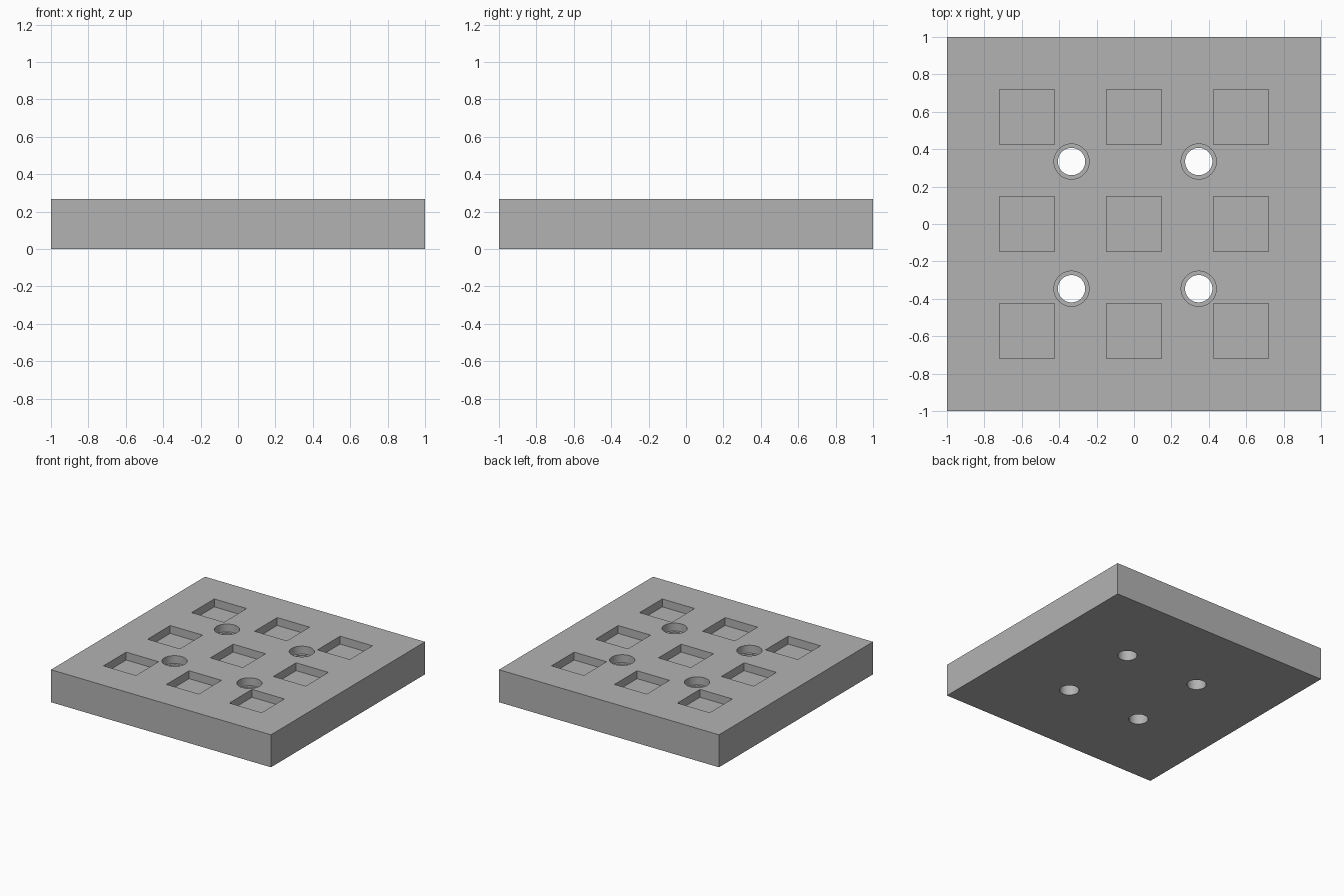
import bpy

HEIGHT = 0.267
POCKET_DEPTH = 0.065
BORE_DEPTH = 0.065

cube = bpy.data.objects.get("Cube")
if cube:
    bpy.data.objects.remove(cube, do_unlink=True)

grey = bpy.data.materials.new("plain grey")
grey.use_nodes = True
colour = (0.45, 0.45, 0.45, 1)
grey.diffuse_color = colour
grey.node_tree.nodes["Principled BSDF"].inputs["Base Color"].default_value = colour


def box(name, x, y, low, high, width):
    bpy.ops.mesh.primitive_cube_add(size=1, location=(x, y, (low + high) / 2))
    obj = bpy.context.object
    obj.name = name
    obj.scale = (width, width, high - low)
    bpy.ops.object.transform_apply(location=True, rotation=True, scale=True)
    obj.data.materials.append(grey)
    return obj


def cylinder(name, x, y, low, high, radius):
    bpy.ops.mesh.primitive_cylinder_add(vertices=48, radius=radius, depth=high - low,
                                        location=(x, y, (low + high) / 2))
    obj = bpy.context.object
    obj.name = name
    obj.data.materials.append(grey)
    return obj


def cut(target, cutters):
    """Subtract a group of separate cutters and discard them."""
    bpy.ops.object.select_all(action='DESELECT')
    for c in cutters:
        c.select_set(True)
    bpy.context.view_layer.objects.active = cutters[0]
    bpy.ops.object.join()
    cutter = bpy.context.object
    cutter.hide_render = True
    bpy.ops.object.select_all(action='DESELECT')
    target.select_set(True)
    bpy.context.view_layer.objects.active = target
    mod = target.modifiers.new("cut", 'BOOLEAN')
    mod.operation = 'DIFFERENCE'
    mod.solver = 'EXACT'
    mod.object = cutter
    bpy.ops.object.modifier_apply(modifier=mod.name)
    bpy.data.objects.remove(cutter, do_unlink=True)


# Solid square slab
plate = box("mounting_plate", 0, 0, 0, HEIGHT, 2)

# Three by three grid of shallow square pockets
grid = (-0.572, 0, 0.572)
cut(plate, [box("pocket_cutter", x, y, HEIGHT - POCKET_DEPTH, HEIGHT + 0.1, 0.294)
            for x in grid for y in grid])

# Four counterbored through holes, set slightly off centre
holes = [(x, y) for x in (-0.334, 0.346) for y in (-0.346, 0.334)]
cut(plate, [cylinder("bore_cutter", x, y, HEIGHT - BORE_DEPTH, HEIGHT + 0.1, 0.094)
            for x, y in holes])
cut(plate, [cylinder("hole_cutter", x, y, -0.1, HEIGHT + 0.1, 0.073)
            for x, y in holes])

# Smooth hole walls, sharp edges elsewhere
bpy.ops.object.shade_smooth_by_angle()
